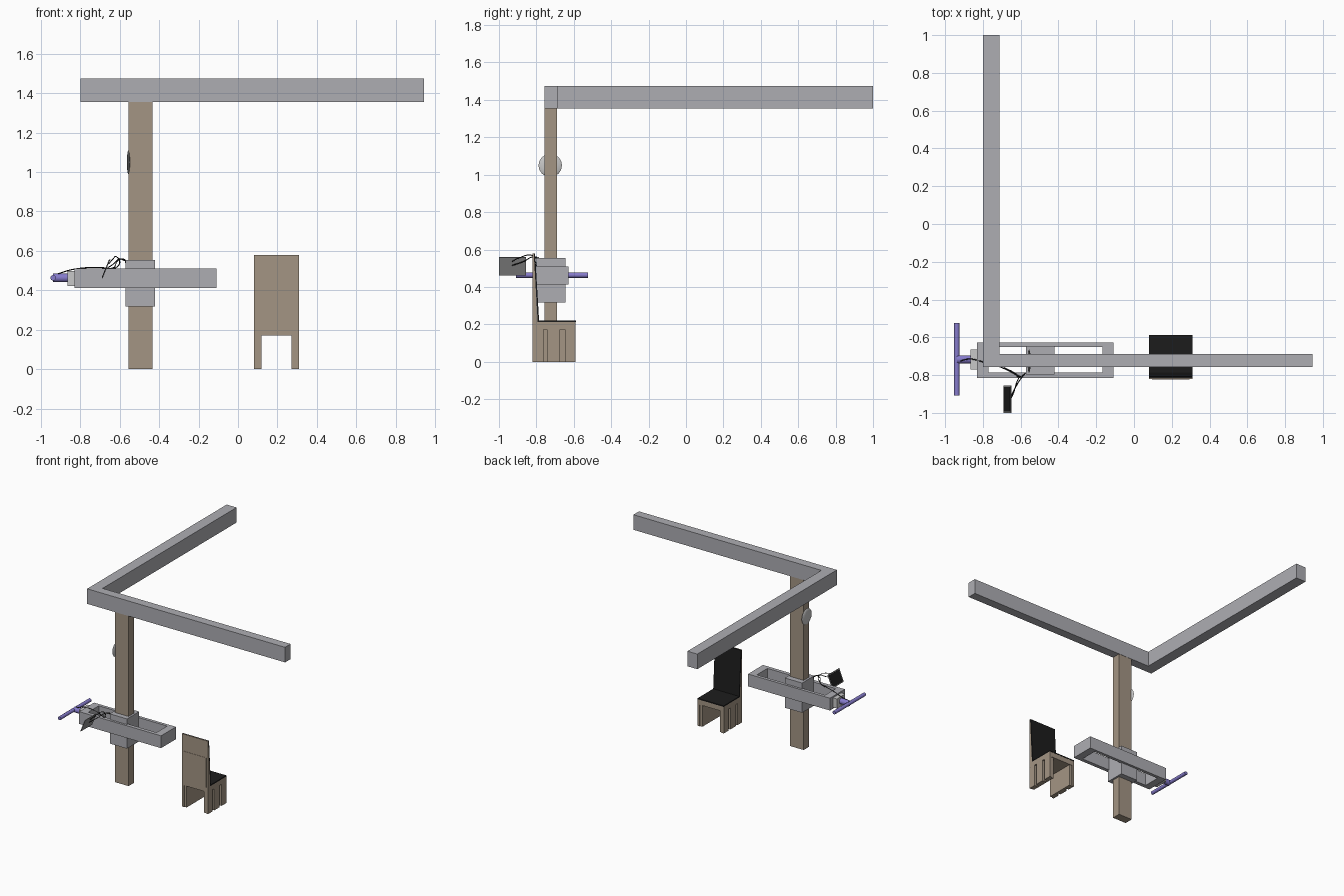
import bpy, bmesh, math
from mathutils import Vector, Matrix

if "Cube" in bpy.data.objects:
    bpy.data.objects.remove(bpy.data.objects["Cube"])


def material(name, rgb):
    m = bpy.data.materials.new(name)
    m.diffuse_color = (*rgb, 1)
    m.use_nodes = True
    m.node_tree.nodes["Principled BSDF"].inputs["Base Color"].default_value = m.diffuse_color
    return m


GREY = material("steel grey", (0.42, 0.42, 0.45))
WOOD = material("brown wood", (0.37, 0.30, 0.23))
BLACK = material("black", (0.012, 0.012, 0.012))
PURPLE = material("purple", (0.24, 0.20, 0.60))
LIGHT = material("light grey", (0.58, 0.58, 0.58))
CASE = material("case grey", (0.27, 0.27, 0.27))


def finish(name, bm, mat):
    bmesh.ops.recalc_face_normals(bm, faces=bm.faces)
    me = bpy.data.meshes.new(name)
    bm.to_mesh(me)
    bm.free()
    me.materials.append(mat)
    ob = bpy.data.objects.new(name, me)
    bpy.context.collection.objects.link(ob)
    return ob


def box(name, x, y, z, mat):
    """Box from its (min, max) on each axis."""
    bm = bmesh.new()
    bmesh.ops.create_cube(bm, size=1)
    for v in bm.verts:
        for i, r in enumerate((x, y, z)):
            v.co[i] = r[0] if v.co[i] < 0 else r[1]
    return finish(name, bm, mat)


def prism(name, points, offset, mat):
    """Extrude a flat outline along an offset."""
    bm = bmesh.new()
    f = bm.faces.new([bm.verts.new(p) for p in points])
    top = bmesh.ops.extrude_face_region(bm, geom=[f])["geom"]
    bmesh.ops.translate(bm, vec=Vector(offset),
                        verts=[v for v in top if isinstance(v, bmesh.types.BMVert)])
    return finish(name, bm, mat)


def smooth(ob):
    bpy.ops.object.select_all(action='DESELECT')
    ob.select_set(True)
    bpy.context.view_layer.objects.active = ob
    bpy.ops.object.shade_smooth_by_angle(angle=math.radians(40))


def rod(name, a, b, r, mat, sides=16):
    a, b = Vector(a), Vector(b)
    bm = bmesh.new()
    rot = (b - a).to_track_quat('Z', 'Y').to_matrix().to_4x4()
    bmesh.ops.create_cone(bm, cap_ends=True, segments=sides, radius1=r, radius2=r,
                          depth=(b - a).length,
                          matrix=Matrix.Translation((a + b) / 2) @ rot)
    ob = finish(name, bm, mat)
    smooth(ob)
    return ob


# L-shaped overhead beam
outline = [(-.80, -.757), (.945, -.757), (.945, -.687), (-.713, -.687), (-.713, 1), (-.80, 1)]
prism("overhead_beam", [(x, y, 1.355) for x, y in outline], (0, 0, .12), GREY)

# post with the collar around it
box("post", (-.555, -.435), (-.757, -.689), (0, 1.355), WOOD)
box("collar", (-.572, -.42), (-.798, -.645), (.318, .555), GREY)

# open rectangular frame
bm = bmesh.new()
rings = []
for z in (.412, .51):
    for x0, x1, y0, y1 in ((-.83, -.108, -.815, -.627), (-.771, -.168, -.786, -.652)):
        rings.append([bm.verts.new((x, y, z)) for x, y in
                      ((x0, y0), (x1, y0), (x1, y1), (x0, y1))])
for a, b in ((0, 1), (2, 3), (0, 2), (1, 3)):
    for i in range(4):
        j = (i + 1) % 4
        bm.faces.new((rings[a][i], rings[a][j], rings[b][j], rings[b][i]))
finish("frame", bm, GREY)

# end block, hub and handle bar
box("end_block", (-.865, -.83), (-.77, -.664), (.423, .499), LIGHT)
rod("hub", (-.938, -.717, .463), (-.864, -.717, .463), .022, PURPLE)
rod("handle_bar", (-.938, -.909, .463), (-.938, -.525, .463), .014, PURPLE)

# shallow round dial on the side of the post
bm = bmesh.new()
bmesh.ops.create_uvsphere(bm, u_segments=10, v_segments=8, radius=1)
bmesh.ops.transform(bm, verts=bm.verts,
                    matrix=Matrix.Translation((-.5555, -.726, 1.05))
                    @ Matrix.Diagonal((.009, .063, .062, 1)))
smooth(finish("dial", bm, LIGHT))

# tilted display: casing with a black screen on its upper side
tilt = Matrix.Translation((-.669, -.928, .51)) @ Matrix.Rotation(math.radians(22), 4, 'Y')
case = box("display_case", (-.002, .002), (-.072, .072), (-.053, .053), CASE)
screen = box("display_screen", (-.004, -.002), (-.064, .064), (-.046, .046), BLACK)
for ob in (case, screen):
    ob.data.transform(tilt)


# cables
def cable(name, points):
    cu = bpy.data.curves.new(name, 'CURVE')
    cu.dimensions = '3D'
    cu.bevel_depth = .0028
    cu.bevel_resolution = 0
    cu.resolution_u = 5
    sp = cu.splines.new('BEZIER')
    sp.bezier_points.add(len(points) - 1)
    for bp, p in zip(sp.bezier_points, points):
        bp.co = p
        bp.handle_left_type = bp.handle_right_type = 'AUTO'
    tmp = bpy.data.objects.new(name + "_path", cu)
    me = bpy.data.meshes.new_from_object(tmp)
    bpy.data.objects.remove(tmp)
    me.materials.clear()
    me.materials.append(BLACK)
    bpy.context.collection.objects.link(bpy.data.objects.new(name, me))


cable("handle_cable", [(-.935, -.73, .475), (-.87, -.715, .498), (-.80, -.73, .512),
                       (-.70, -.76, .516), (-.62, -.80, .515), (-.60, -.81, .54),
                       (-.61, -.815, .565), (-.64, -.90, .552), (-.655, -.93, .535)])
cable("collar_cable", [(-.69, -.76, .514), (-.63, -.79, .516), (-.61, -.81, .55),
                       (-.575, -.79, .556), (-.57, -.785, .54)])
cable("display_cable", [(-.575, -.79, .55), (-.60, -.82, .56), (-.63, -.87, .535),
                        (-.66, -.93, .515)])

# chair: seat, cushion and wedge-shaped back
X0, X1 = .08, .31
box("seat", (X0, X1), (-.818, -.59), (.172, .212), WOOD)
box("seat_cushion", (X0, X1), (-.788, -.588), (.212, .22), BLACK)
prism("chair_back", [(X0, -.82, .172), (X0, -.793, .212), (X0, -.814, .58), (X0, -.82, .58)],
      (X1 - X0, 0, 0), WOOD)
prism("back_cushion", [(X0, -.793, .212), (X0, -.785, .212), (X0, -.807, .58), (X0, -.814, .58)],
      (X1 - X0, 0, 0), BLACK)
box("back_panel", (.096, .295), (-.822, -.819), (.21, .445), WOOD)

# chair sides: an inner board with three outer slats each
for side, outer, d in (("left", X0, 1), ("right", X1, -1)):
    mid, inner = outer + d * .018, outer + d * .038
    box(side + "_side_board", sorted((mid, inner)), (-.815, -.595), (0, .172), WOOD)
    for n, y in enumerate(((-.82, -.763), (-.742, -.673), (-.648, -.59))):
        box(f"{side}_slat_{n + 1}", sorted((outer, mid)), y, (0, .172), WOOD)
